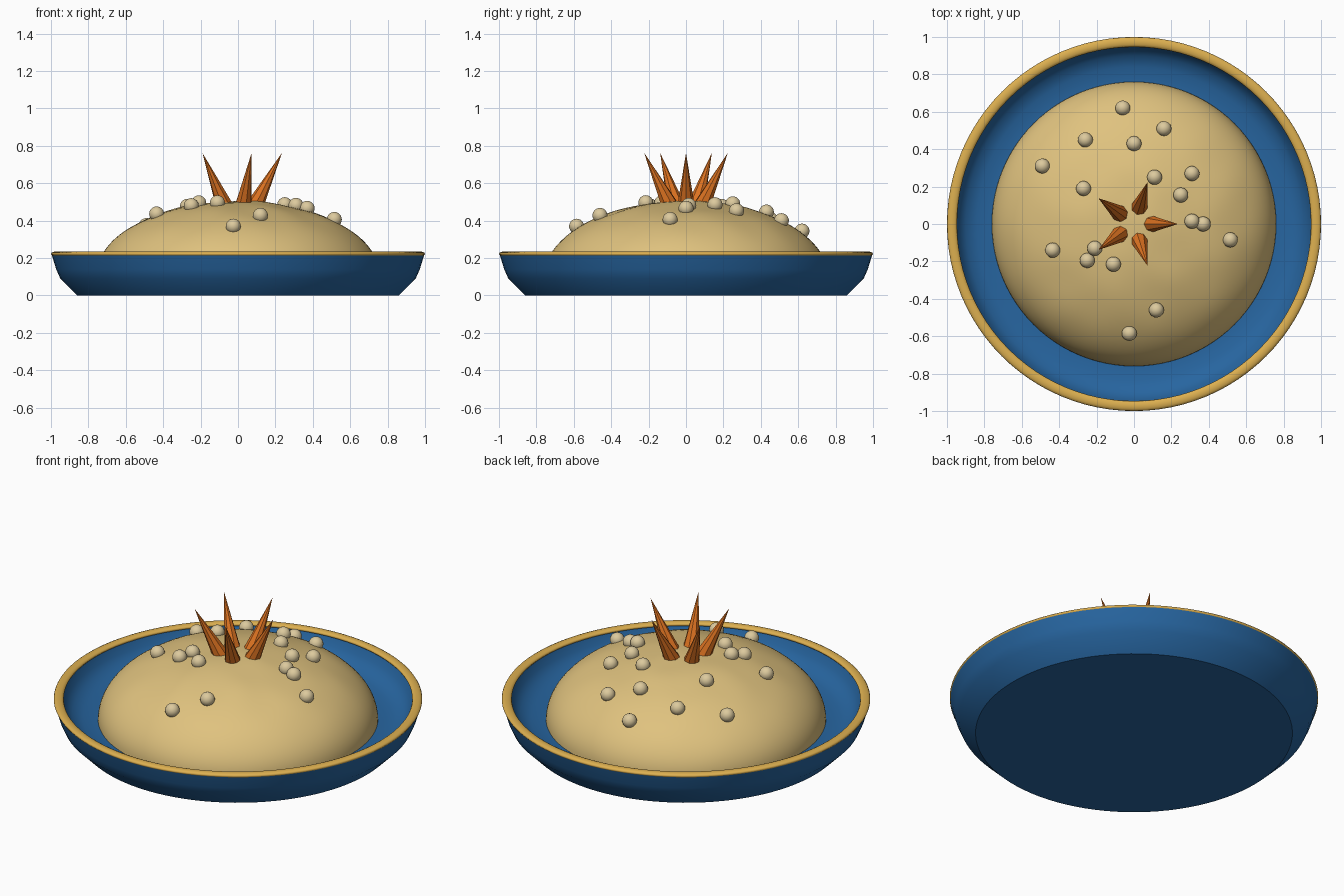
import bpy, bmesh, math
from mathutils import Vector, noise

if "Cube" in bpy.data.objects:
    bpy.data.objects.remove(bpy.data.objects["Cube"], do_unlink=True)


def material(name, rgb):
    mat = bpy.data.materials.new(name)
    mat.use_nodes = True
    mat.diffuse_color = (*rgb, 1)
    mat.node_tree.nodes["Principled BSDF"].inputs["Base Color"].default_value = (*rgb, 1)
    return mat


BLUE = material("glazed blue", (0.02, 0.13, 0.35))
GOLD = material("rim gold", (0.72, 0.43, 0.08))
CREAM = material("mound cream", (0.74, 0.54, 0.21))
ORANGE = material("spike orange", (0.72, 0.17, 0.015))
BEAD = material("bead beige", (0.72, 0.59, 0.34))


def finish(bm, name, mat, smooth_angle=None):
    bmesh.ops.recalc_face_normals(bm, faces=bm.faces)
    mesh = bpy.data.meshes.new(name)
    bm.to_mesh(mesh)
    bm.free()
    mesh.materials.append(mat)
    obj = bpy.data.objects.new(name, mesh)
    bpy.context.collection.objects.link(obj)
    if smooth_angle:
        bpy.ops.object.select_all(action="DESELECT")
        obj.select_set(True)
        bpy.context.view_layer.objects.active = obj
        bpy.ops.object.shade_smooth_by_angle(angle=math.radians(smooth_angle))
    return obj


def lathe(name, profile, mat, smooth_angle, steps=96, closed=False):
    """Spin an (r, z) profile about the z axis."""
    bm = bmesh.new()
    verts = [bm.verts.new((r, 0, z)) for r, z in profile]
    pairs = list(zip(verts, verts[1:])) + ([(verts[-1], verts[0])] if closed else [])
    edges = [bm.edges.new(p) for p in pairs]
    bmesh.ops.spin(bm, geom=verts + edges, axis=(0, 0, 1), cent=(0, 0, 0),
                   angle=math.tau, steps=steps)
    bmesh.ops.remove_doubles(bm, verts=bm.verts, dist=1e-4)
    return finish(bm, name, mat, smooth_angle)


# Dish: flat foot, flared outer wall, curved inner wall and floor
lathe("dish", [(0, 0), (0.86, 0), (0.95, 0.09), (0.972, 0.14), (0.995, 0.215),
               (0.955, 0.22), (0.935, 0.17), (0.9, 0.13), (0.84, 0.105),
               (0.76, 0.1), (0, 0.1)], BLUE, 40)

# Rounded gold band on the lip
band = [(0.973 + 0.027 * math.cos(a), 0.222 + 0.013 * math.sin(a))
        for a in (math.tau * i / 12 for i in range(12))]
lathe("dish_rim", band, GOLD, 60, closed=True)

# Mound: half ellipsoid with a faintly uneven surface
RADIUS, HEIGHT, BASE = 0.76, 0.405, 0.1


def mound_z(r):
    return BASE + HEIGHT * math.sqrt(max(0, 1 - (r / RADIUS) ** 2))


rings = 32
arc = [(RADIUS * math.cos(t), BASE + HEIGHT * math.sin(t))
       for t in (math.pi / 2 * i / rings for i in range(rings))]
mound = lathe("mound", arc + [(0, BASE + HEIGHT)], CREAM, 60)
for v in mound.data.vertices:
    lift = max(0, v.co.z - BASE) / HEIGHT
    v.co.z += 0.008 * lift * noise.noise(Vector((v.co.x * 5, v.co.y * 5, 0)))

# Beads scattered over the mound
spots = [(-0.06, 0.62), (0.16, 0.51), (-0.26, 0.45), (0, 0.43), (-0.49, 0.31),
         (-0.27, 0.19), (0.11, 0.25), (0.31, 0.27), (0.25, 0.155), (0.31, 0.015),
         (0.37, 0), (0.515, -0.085), (-0.435, -0.14), (-0.21, -0.13),
         (-0.25, -0.195), (-0.11, -0.215), (0.12, -0.46), (-0.025, -0.585)]
for i, (x, y) in enumerate(spots, 1):
    bm = bmesh.new()
    bmesh.ops.create_uvsphere(bm, u_segments=20, v_segments=12, radius=0.04)
    bmesh.ops.translate(bm, verts=bm.verts, vec=(x, y, mound_z(math.hypot(x, y)) + 0.012))
    finish(bm, f"bead_{i}", BEAD, 60)

# Crown of five spikes leaning outward
for i in range(5):
    a = math.tau * i / 5
    out = Vector((math.cos(a), math.sin(a), 0))
    foot = out * 0.088 + Vector((0, 0, 0.475))
    tip = out * 0.235 + Vector((0, 0, 0.762))
    axis = tip - foot
    bm = bmesh.new()
    bmesh.ops.create_cone(bm, cap_ends=True, segments=8, radius1=0.047, radius2=0,
                          depth=axis.length)
    bmesh.ops.remove_doubles(bm, verts=bm.verts, dist=1e-5)
    turn = axis.to_track_quat("Z", "Y").to_matrix()
    bmesh.ops.rotate(bm, verts=bm.verts, cent=(0, 0, 0), matrix=turn)
    bmesh.ops.translate(bm, verts=bm.verts, vec=(foot + tip) / 2)
    finish(bm, f"spike_{i + 1}", ORANGE)
